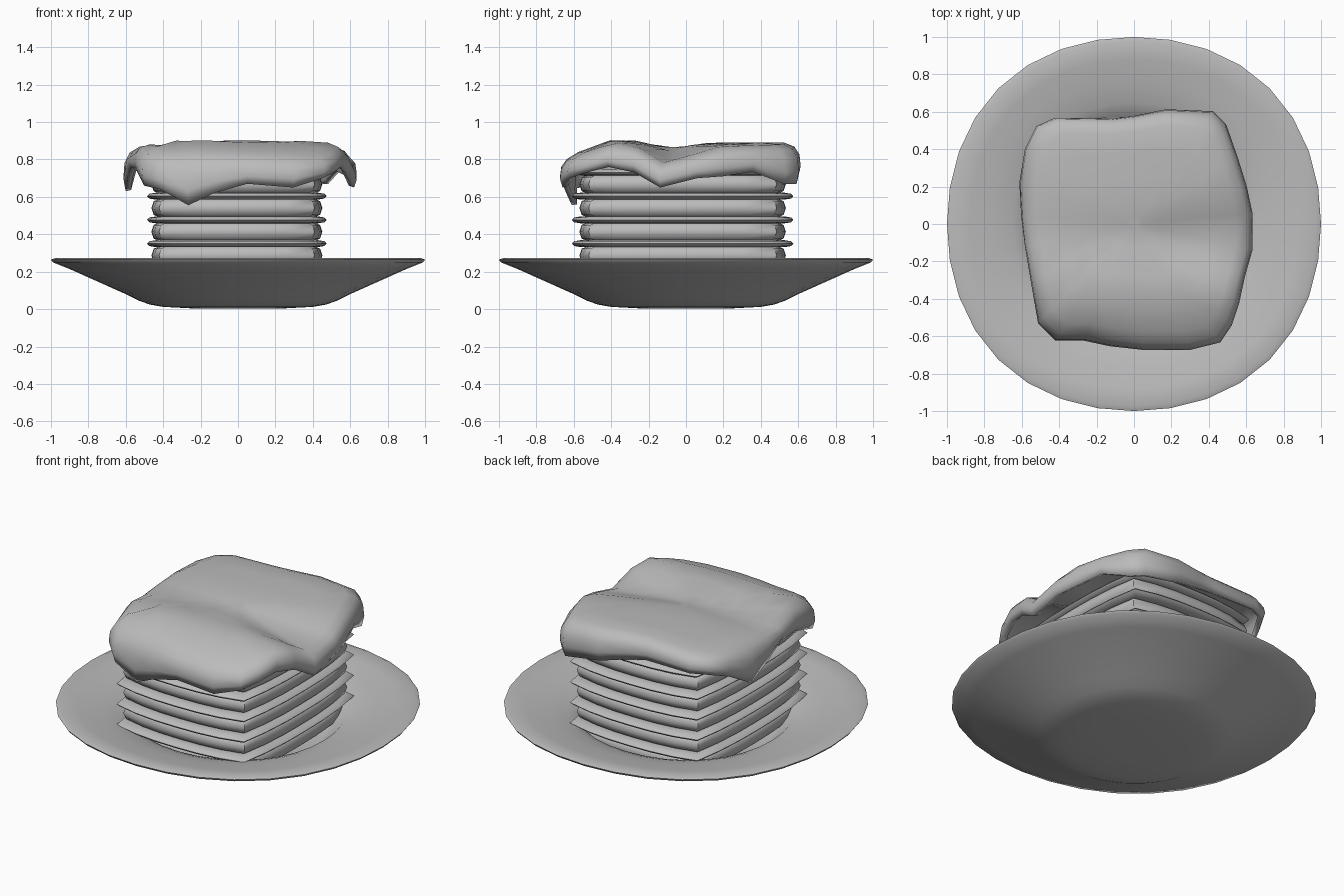
import bpy, bmesh, math

old = bpy.data.objects.get("Cube")
if old:
    bpy.data.objects.remove(old, do_unlink=True)

grey = bpy.data.materials.new("plain_grey")
grey.use_nodes = True
grey.diffuse_color = (0.5, 0.5, 0.5, 1)
grey.node_tree.nodes["Principled BSDF"].inputs["Base Color"].default_value = grey.diffuse_color


def finish(name, bm, angle):
    """Turn a bmesh into a smooth shaded object in the scene."""
    bmesh.ops.recalc_face_normals(bm, faces=bm.faces)
    mesh = bpy.data.meshes.new(name)
    bm.to_mesh(mesh)
    bm.free()
    mesh.materials.append(grey)
    obj = bpy.data.objects.new(name, mesh)
    bpy.context.collection.objects.link(obj)
    bpy.ops.object.select_all(action="DESELECT")
    obj.select_set(True)
    bpy.context.view_layer.objects.active = obj
    bpy.ops.object.shade_smooth_by_angle(angle=math.radians(angle))
    return obj


def loft(bm, rings):
    """Join rings of equal length with quads and return the vertex rings."""
    loops = [[bm.verts.new(p) for p in ring] for ring in rings]
    for low, high in zip(loops, loops[1:]):
        for i in range(len(low)):
            j = (i + 1) % len(low)
            bm.faces.new((low[i], low[j], high[j], high[i]))
    return loops


# Plate: profile from underside to rim to sunken inner floor, slightly fuller on the diagonals
def make_plate():
    profile = [(0.25, 0.004), (0.4, 0.012), (0.47, 0.024), (0.53, 0.045), (0.6, 0.08),
               (0.75, 0.147), (0.9, 0.214), (0.99, 0.25), (1, 0.264), (0.975, 0.274),
               (0.88, 0.26), (0.76, 0.243), (0.65, 0.214), (0.59, 0.19), (0.53, 0.13),
               (0.46, 0.07)]
    sides = 32
    rings = []
    for r, z in profile:
        ring = []
        for i in range(sides):
            a = math.tau * i / sides
            full = r * (1 + 0.026 * math.sin(2 * a) ** 2)
            ring.append((full * math.cos(a), full * math.sin(a), z))
        rings.append(ring)
    bm = bmesh.new()
    loops = loft(bm, rings)
    bm.faces.new(loops[0])
    bm.faces.new(loops[-1])
    finish("plate", bm, 60)


def bowed_rectangle(hx, hy, z):
    """Rectangle with sharp corners whose sides bow outward a little."""
    points = []
    steps = 6
    for side in range(4):
        for i in range(steps):
            t = 2 * i / steps - 1
            across = 1 - 0.09 * abs(t) ** 2.5
            u, v = across, t * 0.91
            for _ in range(side):
                u, v = -v, u
            points.append((hx * u - 0.006, hy * v - 0.018, z))
    return points


# Layers: a stack of slabs with a rounded edge
def make_layer(name, hx, hy, bottom, top):
    edge = [(0.05, 0), (0.012, 0.16), (0, 0.5), (0.012, 0.84), (0.05, 1)]
    rings = [bowed_rectangle(hx - inset, hy - inset, bottom + (top - bottom) * t)
             for inset, t in edge]
    bm = bmesh.new()
    loops = loft(bm, rings)
    bm.faces.new(loops[0])
    bm.faces.new(loops[-1])
    finish(name, bm, 50)


def make_stack():
    pitch = 0.127
    for i in range(5):
        z = 0.223 + pitch * i
        shrink = 0.02 if i == 4 else 0
        make_layer(f"pasta_sheet_{i + 1}", 0.48 - shrink, 0.592 - shrink, z - 0.019, z + 0.019)
        make_layer(f"filling_{i + 1}", 0.457, 0.552, z - pitch + 0.01, z - 0.01)


# Cheese topping: draped cover with a wavy hem
def crown(x, y):
    ridge = math.exp(-((y + 0.34) / 0.13) ** 2)
    valley = math.exp(-((y + 0.08) / 0.14) ** 2)
    front_fall = max(0, -y - 0.4)
    return (0.892 + 0.018 * ridge - 0.08 * x * x - 0.3 * front_fall
            - valley * (0.028 + 0.12 * max(0, x)))


def make_topping():
    hem = [(.46, -.63, .7), (.3, -.67, .65), (.05, -.67, .67), (-.13, -.65, .62),
           (-.27, -.62, .555), (-.42, -.62, .64), (-.51, -.53, .66), (-.55, -.3, .74),
           (-.58, -.12, .76), (-.6, .04, .7), (-.61, .22, .63), (-.58, .4, .73),
           (-.52, .52, .77), (-.42, .565, .77), (-.12, .56, .77), (0, .575, .75),
           (.17, .61, .71), (.42, .6, .67), (.49, .53, .67), (.55, .36, .735),
           (.6, .2, .71), (.63, .06, .7), (.63, -.14, .65), (.59, -.28, .73),
           (.56, -.42, .76), (.52, -.54, .73)]
    # scale of the outline, and how far the ring has risen from hem to crown
    steps = [(0.985, 0), (1.005, 0.3), (0.995, 0.65), (0.95, 0.88),
             (0.86, 1), (0.65, 1), (0.42, 1), (0.2, 1), (0.06, 1)]
    rings = []
    for scale, rise in steps:
        ring = []
        for x, y, z in hem:
            px, py = x * scale, y * scale
            ring.append((px, py, z + (crown(px, py) - z) * rise))
        rings.append(ring)
    bm = bmesh.new()
    loops = loft(bm, rings)
    bm.faces.new(loops[-1])
    topping = finish("cheese_topping", bm, 60)
    thick = topping.modifiers.new("thickness", "SOLIDIFY")
    thick.thickness = 0.03
    thick.offset = -1
    topping.modifiers.move(topping.modifiers.find(thick.name), 0)


make_plate()
make_stack()
make_topping()
